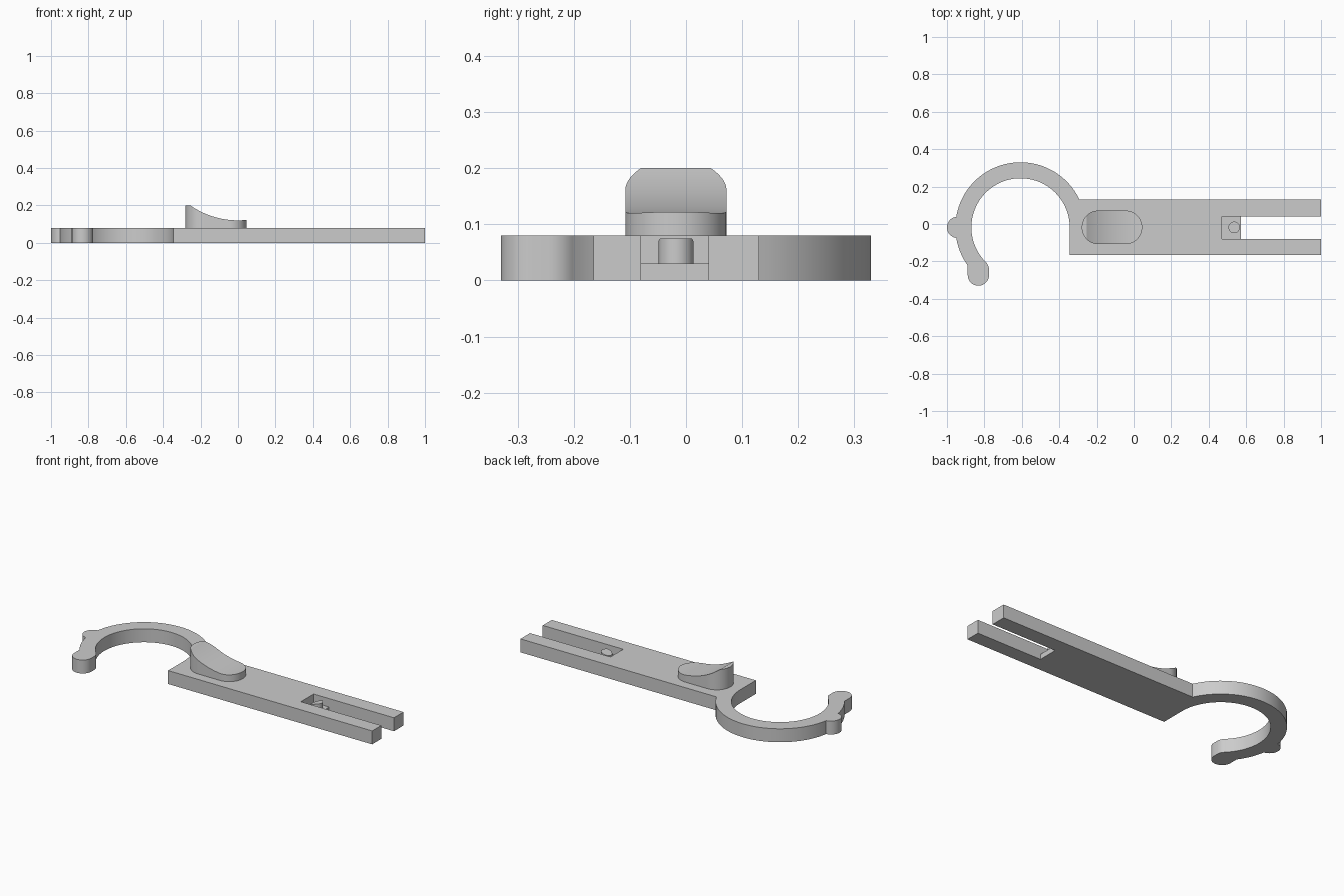
import bpy, bmesh
from math import sin, cos, acos, asin, atan2, sqrt, pi, radians, degrees

if "Cube" in bpy.data.objects:
    bpy.data.objects.remove(bpy.data.objects["Cube"])

grey = bpy.data.materials.new("plain grey")
grey.use_nodes = True
colour = (0.6, 0.6, 0.6, 1)
grey.diffuse_color = colour
grey.node_tree.nodes["Principled BSDF"].inputs["Base Color"].default_value = colour

MID = -0.018            # centre line of the handle, in y
THICK = 0.08


def finish(name, bm):
    bmesh.ops.remove_doubles(bm, verts=bm.verts, dist=1e-5)
    bmesh.ops.recalc_face_normals(bm, faces=bm.faces)
    mesh = bpy.data.meshes.new(name)
    bm.to_mesh(mesh)
    bm.free()
    mesh.materials.append(grey)
    obj = bpy.data.objects.new(name, mesh)
    bpy.context.collection.objects.link(obj)
    bpy.ops.object.select_all(action='DESELECT')
    obj.select_set(True)
    bpy.context.view_layer.objects.active = obj
    bpy.ops.object.shade_smooth_by_angle(angle=radians(25))
    return obj


def prism(name, outline, height):
    bm = bmesh.new()
    base = bm.faces.new([bm.verts.new((x, y, 0)) for x, y in outline])
    top = bmesh.ops.extrude_face_region(bm, geom=[base], use_keep_orig=True)
    verts = [v for v in top["geom"] if isinstance(v, bmesh.types.BMVert)]
    bmesh.ops.translate(bm, verts=verts, vec=(0, 0, height))
    return finish(name, bm)


def arc(cx, cy, r, start, end, steps):
    angles = [radians(start + (end - start) * i / steps) for i in range(steps + 1)]
    return [(cx + r * cos(a), cy + r * sin(a)) for a in angles]


def pill(name, x0, x1, r, base, top, steps, extra):
    """Upright rounded column whose top height follows top(x)."""
    caps = [r * cos(pi / 2 * i / steps) for i in range(steps + 1)]
    spans = [x0 + (x1 - x0) * i / steps for i in range(steps + 1)]
    xs = sorted({round(x, 5) for x in [x0 - c for c in caps] + spans
                 + [x1 + c for c in caps] + [extra]})
    bm = bmesh.new()
    rows = []
    for x in xs:
        d = max(x0 - x, x - x1, 0)
        w = sqrt(max(r * r - d * d, 0))
        rows.append([bm.verts.new((x, MID + s * w, z)) for s, z in
                     ((-1, base), (1, base), (1, top(x)), (-1, top(x)))])
    for a, b in zip(rows, rows[1:]):
        for i in range(4):
            j = (i + 1) % 4
            bm.faces.new((a[i], a[j], b[j], b[i]))
    return finish(name, bm)


# Flat body: forked handle, open ring, side bump and rounded hook tip
RX, OUTER, INNER = -0.607, 0.348, 0.2625
BUMP_X, BUMP_R = -0.943, 0.057
TIP_X, TIP_R = -0.832, 0.057
dist = RX - BUMP_X
half = degrees(acos((OUTER**2 + dist**2 - BUMP_R**2) / (2 * OUTER * dist)))
meet_x = RX - OUTER * cos(radians(half))
meet_y = OUTER * sin(radians(half))
bump = degrees(atan2(meet_y, meet_x - BUMP_X))
join = degrees(asin((0.13 - MID) / OUTER))
tip_join = 180 + degrees(acos((RX - TIP_X + TIP_R) / OUTER))

outline = [(-0.345, -0.165), (1, -0.165), (1, -0.08), (0.47, -0.08),
           (0.47, 0.04), (1, 0.04), (1, 0.13)]
outline += arc(RX, MID, OUTER, join, 180 - half, 48)
outline += arc(BUMP_X, MID, BUMP_R, bump, 360 - bump, 20)[1:-1]
outline += arc(RX, MID, OUTER, 180 + half, tip_join, 10)
outline += arc(TIP_X, -0.273, TIP_R, 180, 360, 20)
outline += arc(TIP_X, -0.245, TIP_R, 0, 51, 8)
outline += arc(RX, MID, INNER, 224, 0, 72)
prism("body", outline, THICK)

# Thin floor at the closed end of the slot
prism("slot_floor", [(0.47, -0.08), (0.573, -0.08), (0.573, 0.04), (0.47, 0.04)], 0.03)


# Thumb rest with a scooped top
def scoop(x):
    radius = 0.446
    return 0.12 + radius - sqrt(radius**2 - max(x, -0.255)**2)


pill("thumb_rest", -0.19, -0.045, 0.09, THICK, scoop, 14, -0.255)

# Small peg with a chamfered top
pill("peg", 0.536, 0.536, 0.031, 0.03, lambda x: 0.075 + min(x - 0.55, 0) * 0.35, 5, 0.55)
